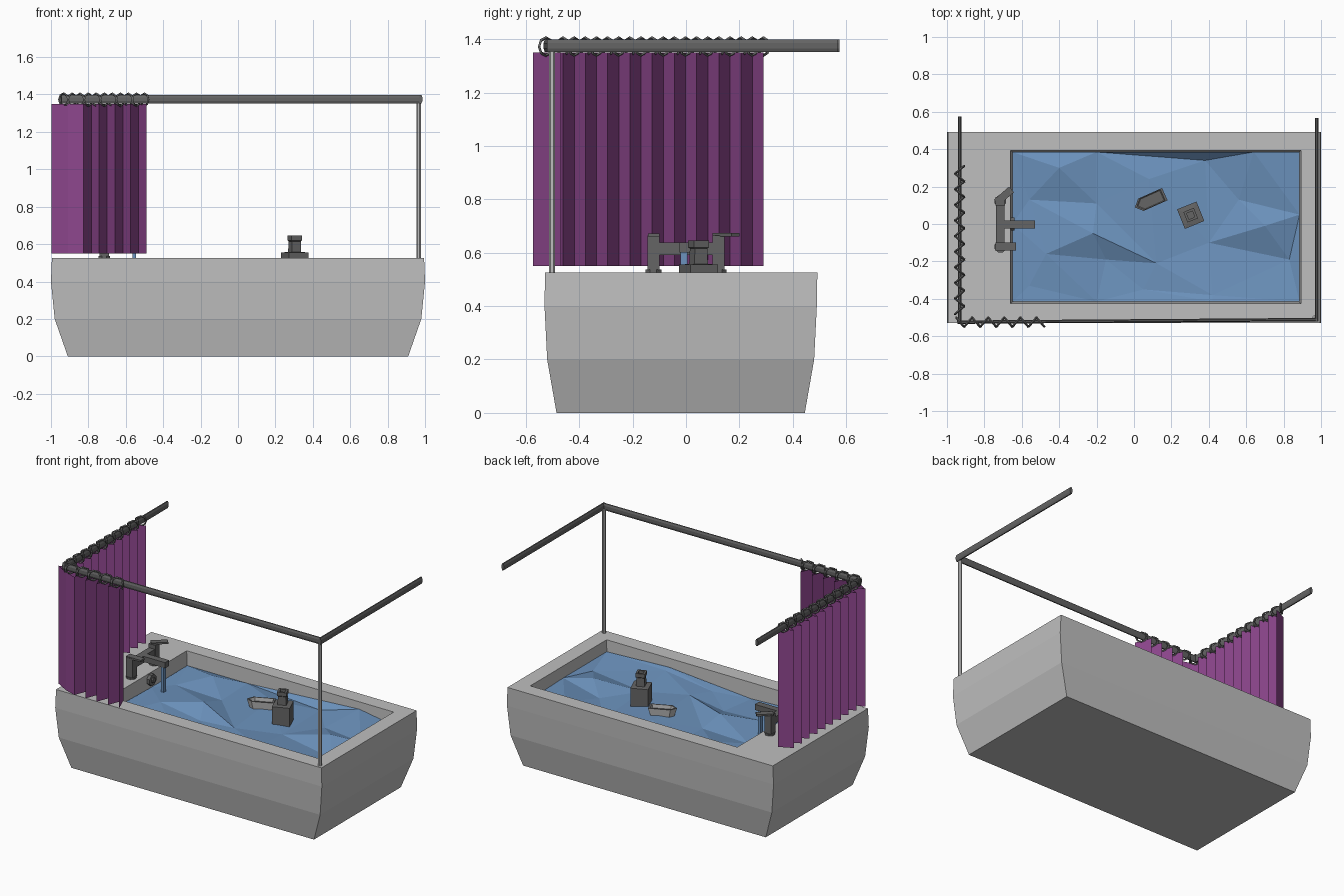
import bpy, bmesh, math
from mathutils import Vector, Matrix
from mathutils.geometry import delaunay_2d_cdt

if "Cube" in bpy.data.objects:
    bpy.data.objects.remove(bpy.data.objects["Cube"])


def material(name, rgb):
    m = bpy.data.materials.new(name)
    m.diffuse_color = (*rgb, 1)
    m.use_nodes = True
    m.node_tree.nodes["Principled BSDF"].inputs["Base Color"].default_value = m.diffuse_color
    return m


LIGHT = material("light_grey", (0.52, 0.52, 0.52))
DARK = material("dark_grey", (0.13, 0.13, 0.13))
PURPLE = material("purple", (0.27, 0.062, 0.27))
BLUE = material("water_blue", (0.15, 0.29, 0.51))


def add(name, verts, faces, mat, recalc=True):
    me = bpy.data.meshes.new(name)
    me.from_pydata([tuple(v) for v in verts], [], faces)
    if recalc:
        bm = bmesh.new()
        bm.from_mesh(me)
        bmesh.ops.recalc_face_normals(bm, faces=bm.faces)
        bm.to_mesh(me)
        bm.free()
    me.materials.append(mat)
    ob = bpy.data.objects.new(name, me)
    bpy.context.collection.objects.link(ob)
    return ob


def loft(name, rings, mat):
    """Skin a stack of equal-length rings and cap both ends."""
    n = len(rings[0])
    verts = [p for r in rings for p in r]
    faces = [(k * n + i, k * n + (i + 1) % n, (k + 1) * n + (i + 1) % n, (k + 1) * n + i)
             for k in range(len(rings) - 1) for i in range(n)]
    faces += [tuple(range(n))[::-1], tuple(range(len(verts) - n, len(verts)))]
    return add(name, verts, faces, mat)


def rect(x0, x1, y0, y1, z):
    return [(x0, y0, z), (x1, y0, z), (x1, y1, z), (x0, y1, z)]


def box(name, x0, x1, y0, y1, z0, z1, mat=DARK):
    return loft(name, [rect(x0, x1, y0, y1, z0), rect(x0, x1, y0, y1, z1)], mat)


def bar(name, a, b, side_r, up_r, mat=DARK, n=8, up=(0, 0, 1)):
    """Elliptical prism from a to b."""
    a, b = Vector(a), Vector(b)
    side = (b - a).cross(Vector(up)).normalized()
    top = side.cross(b - a).normalized()
    ang = [2 * math.pi * (i + 0.5) / n for i in range(n)]
    k = 1 / math.cos(math.pi / n)
    off = [side * side_r * k * math.cos(t) + top * up_r * k * math.sin(t) for t in ang]
    return loft(name, [[p + o for o in off] for p in (a, b)], mat)


# Tub: outer shell, rim and basin in one skin
loft("bathtub", [
    rect(-0.91, 0.91, -0.485, 0.445, 0),
    rect(-0.98, 0.98, -0.52, 0.48, 0.2),
    rect(-1, 1, -0.53, 0.49, 0.4),
    rect(-0.995, 0.995, -0.528, 0.492, 0.525),
    rect(-0.66, 0.893, -0.425, 0.393, 0.525),
    rect(-0.64, 0.875, -0.41, 0.378, 0.1)], LIGHT)

# Faceted water surface
wave = [(-.47, -.16, .44), (-.15, -.19, .41), (-.22, -.05, .465), (.12, -.21, .44),
        (.7, -.01, .475), (.4, -.1, .43), (.42, -.38, .46), (.05, -.35, .43),
        (-.2, .11, .42), (-.4, .3, .46), (.38, .34, .42), (.08, .24, .45),
        (.56, .13, .43), (.83, -.19, .42), (-.56, .13, .42), (-.56, -.33, .43),
        (-.65, -.415, .44), (.885, -.415, .45), (.885, .385, .44), (-.65, .385, .43),
        (-.2, -.415, .42), (-.2, .385, .43), (.64, .385, .48), (.885, .05, .45),
        (-.65, 0, .43), (.42, -.415, .47)]
tri = delaunay_2d_cdt([Vector(p[:2]) for p in wave], [], [], 0, 1e-5)
add("water", [(v.x, v.y, wave[tri[3][i][0]][2]) for i, v in enumerate(tri[0])], tri[2], BLUE)

# Curtain rail and support post
RZ = 1.375
bar("rail_left", (-0.932, -0.53, RZ), (-0.932, 0.575, RZ), 0.009, 0.023)
bar("rail_right", (0.977, -0.52, RZ), (0.977, 0.568, RZ), 0.009, 0.023)
bar("rail_front", (-0.945, -0.525, RZ), (0.98, -0.511, RZ), 0.009, 0.023)
bar("rail_post", (0.966, -0.502, 0.52), (0.966, -0.502, 1.36), 0.012, 0.012, LIGHT, up=(0, 1, 0))

# Pleated curtain around the corner
path = [(-0.895 if i % 2 == 0 else -0.985, 0.29 - i * 0.75 / 18) for i in range(19)]
path += [(-0.998, -0.495), (-0.91, -0.545)]
path += [(-0.826 + i * 0.042, -0.574 if i % 2 == 0 else -0.468) for i in range(9)]
n = len(path)
add("curtain", [(x, y, z) for z in (0.55, 1.35) for x, y in path],
    [(i, i + 1, n + i + 1, n + i) for i in range(n - 1)], PURPLE, False)


# Curtain rings, turned alternately, merged into one mesh
def torus(center, axis_angle, major=0.033, minor=0.006, nu=8, nv=4):
    rot = Matrix.Rotation(axis_angle, 3, 'Z')
    vs = []
    for i in range(nu):
        u = 2 * math.pi * i / nu
        for j in range(nv):
            v = 2 * math.pi * j / nv
            r = major + minor * math.cos(v)
            vs.append(Vector(center) + rot @ Vector((minor * math.sin(v), r * math.cos(u), r * math.sin(u))))
    fs = [(i * nv + j, (i + 1) % nu * nv + j, (i + 1) % nu * nv + (j + 1) % nv, i * nv + (j + 1) % nv)
          for i in range(nu) for j in range(nv)]
    return vs, fs


spots = [((-0.932, 0.29 - i * 0.0417, RZ - 0.003), math.pi / 2 + (-1) ** i * 0.7) for i in range(19)]
spots += [((-0.93 + i * 0.043, -0.525, RZ - 0.003), (-1) ** i * 0.7) for i in range(11)]
rv, rf = [], []
for c, a in spots:
    vs, fs = torus(c, a)
    rf += [tuple(q + len(rv) for q in f) for f in fs]
    rv += vs
add("curtain_rings", rv, rf, DARK)

# Mixer tap: two columns with feet, bridge, spout and levers
for name, y in (("left", -0.122), ("right", 0.122)):
    box(f"tap_column_{name}", -0.74, -0.69, y - 0.023, y + 0.023, 0.535, 0.665)
    bar(f"tap_foot_{name}", (-0.715, y, 0.523), (-0.715, y, 0.537), 0.03, 0.03, up=(0, 1, 0))
box("tap_bridge", -0.738, -0.693, -0.12, 0.12, 0.592, 0.638)
box("tap_spout", -0.735, -0.53, -0.024, 0.02, 0.6, 0.638)
box("tap_lever_left", -0.74, -0.63, -0.143, -0.1, 0.66, 0.672)
bar("tap_lever_right", (-0.735, 0.115, 0.667), (-0.655, 0.185, 0.667), 0.02, 0.006, n=4)
box("tap_stream", -0.563, -0.545, -0.02, 0.006, 0.42, 0.602, BLUE)

# Overflow knob on the inner wall
bar("overflow", (-0.665, 0, 0.482), (-0.638, 0, 0.482), 0.036, 0.036)
bar("overflow_centre", (-0.64, 0, 0.482), (-0.628, 0, 0.482), 0.016, 0.016)


# Bottle with a hollow square neck
def sq(s, z):
    return rect(-s, s, -s, s, z)


bottle = loft("bottle", [sq(0.056, 0.43), sq(0.056, 0.555), sq(0.027, 0.558), sq(0.025, 0.615),
                         sq(0.03, 0.62), sq(0.03, 0.645), sq(0.017, 0.645), sq(0.017, 0.6)], DARK)
bottle.location = (0.303, 0.047, 0)
bottle.rotation_euler.z = math.radians(22)


# Toy boat: pointed hull with a sunken dark deck
def hull(s, z):
    return [(x * s, y * s, z) for x, y in
            ((-0.09, 0), (-0.055, -0.036), (0.085, -0.036), (0.085, 0.036), (-0.055, 0.036))]


boat = loft("toy_boat", [hull(0.75, 0.42), hull(1, 0.495), hull(0.86, 0.495), hull(0.8, 0.47)], LIGHT)
boat.data.materials.append(DARK)
for f in boat.data.polygons:
    if f.normal.z > 0.5:
        f.material_index = 1
boat.location = (0.087, 0.125, 0)
boat.rotation_euler.z = math.radians(24)
